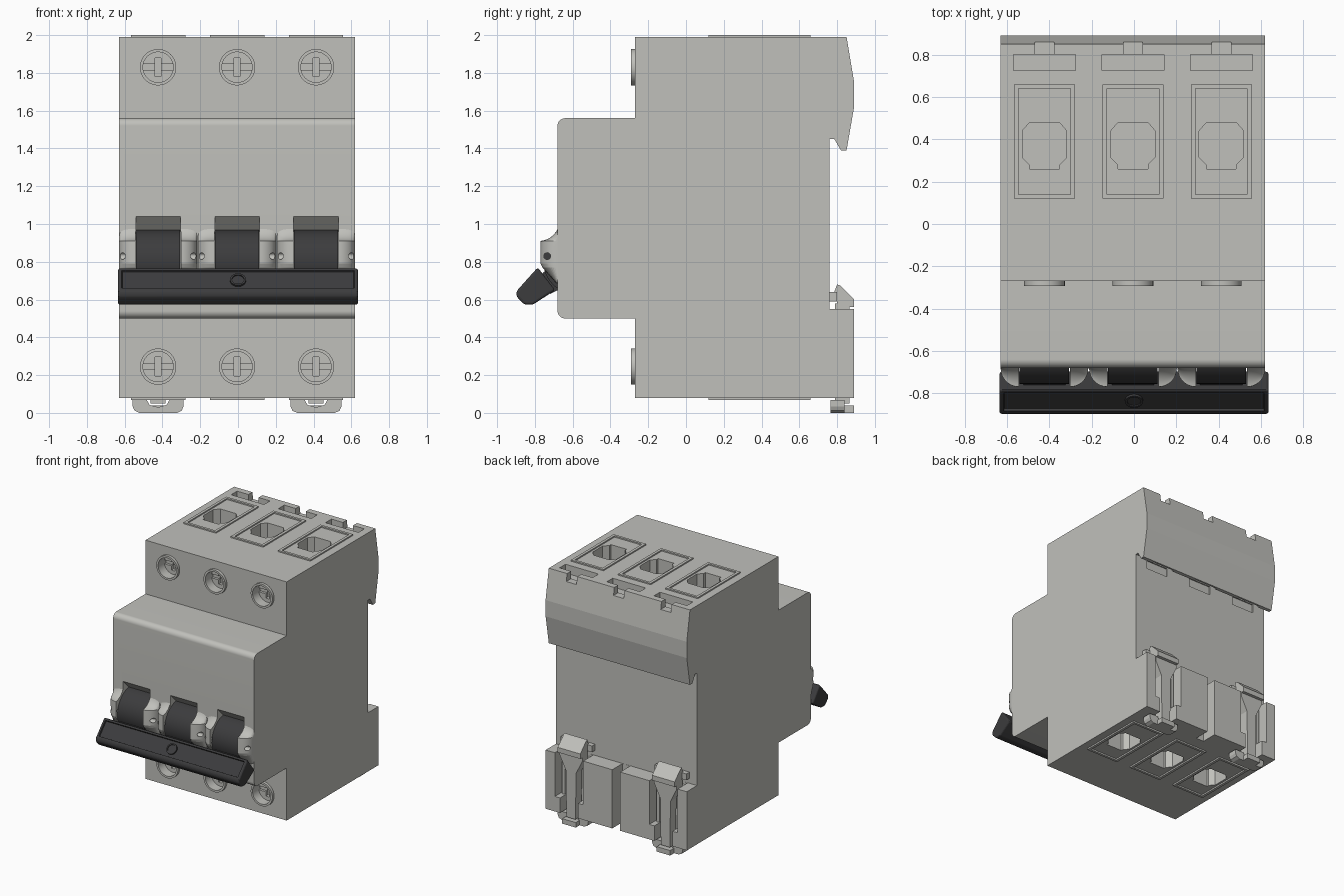
import bpy, bmesh, math
from mathutils import Vector

cube = bpy.data.objects.get("Cube")
if cube:
    bpy.data.objects.remove(cube)


def material(name, rgb):
    m = bpy.data.materials.new(name)
    m.use_nodes = True
    m.diffuse_color = (*rgb, 1)
    m.node_tree.nodes["Principled BSDF"].inputs["Base Color"].default_value = (*rgb, 1)
    return m


GREY = material("warm grey plastic", (0.53, 0.53, 0.50))
DARK = material("charcoal plastic", (0.045, 0.045, 0.047))
MID = -0.005
POLES = [MID - 0.418, MID, MID + 0.418]
CLIPS = [POLES[0], POLES[2]]


def finish(name, bm, mat):
    bmesh.ops.recalc_face_normals(bm, faces=bm.faces)
    me = bpy.data.meshes.new(name)
    bm.to_mesh(me)
    bm.free()
    me.materials.append(mat)
    ob = bpy.data.objects.new(name, me)
    bpy.context.collection.objects.link(ob)
    return ob


# Extrude a 2D outline along an axis: x takes (y,z), y takes (x,z), z takes (x,y)
def prism(name, pts, axis, a, b, mat=GREY):
    place = {"x": lambda p, t: (t, *p), "y": lambda p, t: (p[0], t, p[1]), "z": lambda p, t: (*p, t)}[axis]
    bm = bmesh.new()
    lo, hi = ([bm.verts.new(place(p, t)) for p in pts] for t in (a, b))
    bm.faces.new(lo)
    bm.faces.new(hi)
    n = len(pts)
    for i in range(n):
        j = (i + 1) % n
        bm.faces.new((lo[i], lo[j], hi[j], hi[i]))
    return finish(name, bm, mat)


def rect(x0, x1, y0, y1):
    return [(x0, y0), (x1, y0), (x1, y1), (x0, y1)]


def circle(cx, cy, r, n=64):
    return [(cx + r * math.cos(math.tau * i / n), cy + r * math.sin(math.tau * i / n)) for i in range(n)]


def arc(cx, cy, r, start, n=16):
    return [(cx + r * math.cos(math.radians(start + 90 * i / n)),
             cy + r * math.sin(math.radians(start + 90 * i / n))) for i in range(n + 1)]


# Boolean with baked result; the cutter is deleted
def cut(ob, cutter):
    mod = ob.modifiers.new("cut", "BOOLEAN")
    mod.object, mod.solver = cutter, "EXACT"
    dg = bpy.context.evaluated_depsgraph_get()
    me = bpy.data.meshes.new_from_object(ob.evaluated_get(dg))
    ob.modifiers.clear()
    ob.data = me
    bpy.data.objects.remove(cutter)


# Housing
outline = [(-0.27, 0.08), (0.89, 0.08), (0.89, 0.55), (0.76, 0.55), (0.76, 1.45), (0.785, 1.45),
           (0.82, 1.39), (0.85, 1.39), (0.89, 1.62), (0.89, 1.75), (0.85, 1.99), (-0.27, 1.99), (-0.27, 1.56)]
outline += arc(-0.64, 1.52, 0.04, 90) + arc(-0.64, 0.54, 0.04, 180) + [(-0.27, 0.50)]
body = prism("housing", outline, "x", -0.63, 0.62)

port = [(-0.105, 0.44), (-0.07, 0.48), (0.07, 0.48), (0.105, 0.44), (0.105, 0.315),
        (0.07, 0.28), (0.07, 0.26), (-0.07, 0.26), (-0.07, 0.28), (-0.105, 0.315)]
lever_slot = [(-0.75, 1.04), (-0.68, 1.04), (-0.60, 0.96), (-0.55, 0.62), (-0.75, 0.62)]
for c in POLES:
    # Terminal ports, rear pockets and hook notches
    hole = [(c + x, y) for x, y in port]
    cut(body, prism("cutter", hole, "z", 1.72, 2.1))
    cut(body, prism("cutter", hole, "z", 0.0, 0.35))
    cut(body, prism("cutter", rect(c - 0.146, c + 0.146, 0.725, 0.80), "z", 1.92, 2.1))
    cut(body, prism("cutter", rect(c - 0.045, c + 0.045, 0.79, 0.95), "z", 1.93, 2.1))
    cut(body, prism("cutter", rect(c - 0.1, c + 0.1, 1.37, 1.44), "y", 0.75, 0.835))
    cut(body, prism("cutter", lever_slot, "x", c - 0.118, c + 0.118))
    for z in (1.83, 0.245):
        cut(body, prism("cutter", circle(c, z, 0.08), "y", -0.4, -0.18))
for c in CLIPS:
    cut(body, prism("cutter", rect(c - 0.125, c + 0.125, 0.2, 0.7), "y", 0.761, 0.95))
    cut(body, prism("cutter", rect(c - 0.08, c + 0.08, 0.0, 0.25), "y", 0.761, 0.95))
cut(body, prism("cutter", rect(MID - 0.035, MID + 0.035, 0.0, 0.7), "y", 0.761, 0.95))


# Terminal frames and screws
for i, c in enumerate(POLES):
    for end, z0, z1, zs in (("top", 1.99, 2.0, 1.83), ("bottom", 0.068, 0.08, 0.245)):
        frame = prism(f"{end}_frame_{i}", rect(c - 0.144, c + 0.144, 0.12, 0.66), "z", z0, z1)
        cut(frame, prism("cutter", rect(c - 0.122, c + 0.122, 0.14, 0.64), "z", z0 - 0.1, z1 + 0.1))
        collar = prism(f"{end}_screw_collar_{i}", circle(c, zs, 0.096), "y", -0.292, -0.27)
        cut(collar, prism("cutter", circle(c, zs, 0.08), "y", -0.4, -0.2))
        screw = prism(f"{end}_screw_{i}", circle(c, zs, 0.08), "y", -0.215, -0.17)
        cut(screw, prism("cutter", rect(c - 0.1, c + 0.1, zs - 0.016, zs + 0.016), "y", -0.3, -0.195))
        cut(screw, prism("cutter", rect(c - 0.016, c + 0.016, zs - 0.05, zs + 0.05), "y", -0.3, -0.185))


# Curved guard beside each lever: full depth at the lever, fading outwards
def guard(name, inner, outer):
    sweep = arc(-0.78, 1.02, 0.11, 270)[::-1]
    side = [(max(0, -0.67 - y) / 0.1, z) for y, z in sweep if y > -0.77]
    side += [(1, 0.89), (1, 0.79), (0.9, 0.77), (0.1, 0.68)]
    rows, bm = 12, bmesh.new()
    loops = []
    for k in range(rows + 1):
        ang = math.pi / 2 * k / rows
        x = outer + (inner - outer) * (1 - math.cos(ang))
        f = 0.12 + 0.88 * math.sin(ang)
        ring = [(x, -0.67 - 0.1 * f * d, z) for d, z in side] + [(x, -0.66, 0.68), (x, -0.66, 1.02)]
        loops.append([bm.verts.new(p) for p in ring])
    n = len(loops[0])
    for p, q in zip(loops, loops[1:]):
        for j in range(n):
            bm.faces.new((p[j], p[(j + 1) % n], q[(j + 1) % n], q[j]))
    bm.faces.new(loops[0])
    bm.faces.new(loops[-1])
    ob = finish(name, bm, GREY)
    x0, x1 = sorted((inner, outer))
    cut(ob, prism("cutter", circle(-0.735, 0.83, 0.018, 24), "x", x0 - 0.1, x1 + 0.1))


# Levers with their guards
for i, c in enumerate(POLES):
    prism(f"lever_drum_{i}", circle(-0.585, 0.80, 0.17, 72), "x", c - 0.117, c + 0.117, DARK)
    prism(f"lever_neck_{i}", [(-0.75, 0.75), (-0.66, 0.72), (-0.66, 0.66), (-0.72, 0.63), (-0.79, 0.70)],
          "x", c - 0.1, c + 0.1, DARK)
    guard(f"right_guard_{i}", c - 0.12, c - 0.207)
    guard(f"left_guard_{i}", c + 0.12, c + 0.207)

# Tie bar joining the levers, with an inset panel and a round boss
bar = prism("tie_bar", [(-0.785, 0.77), (-0.693, 0.65), (-0.81, 0.573), (-0.855, 0.573),
                        (-0.897, 0.615), (-0.897, 0.645)], "x", -0.636, 0.636, DARK)
facing = Vector((0, -0.75, 0.66))
bm = bmesh.new()
bm.from_mesh(bar.data)
bmesh.ops.bevel(bm, geom=bm.edges[:], offset=0.012, segments=3, profile=0.5, affect="EDGES")
panel = max(bm.faces, key=lambda f: f.calc_area() * max(0, f.normal.dot(facing)) ** 8)
centre = panel.calc_center_median()
facing = panel.normal.copy()
bmesh.ops.inset_region(bm, faces=[panel], thickness=0.012, depth=0)
bmesh.ops.inset_region(bm, faces=[panel], thickness=0.004, depth=-0.012)
bm.to_mesh(bar.data)
bm.free()
boss = prism("tie_bar_boss", circle(0, 0, 0.042), "z", -0.02, 0.0, DARK)
cut(boss, prism("cutter", circle(0, 0, 0.032), "z", -0.007, 0.1))
boss.rotation_euler = facing.to_track_quat("Z", "Y").to_euler()
boss.location = centre

# Rail clips: head, tapered stem, side springs and foot
head = [(0.76, 0.64), (0.785, 0.64), (0.80, 0.68), (0.815, 0.675), (0.89, 0.60), (0.89, 0.56),
        (0.84, 0.56), (0.84, 0.53), (0.80, 0.53), (0.80, 0.59), (0.76, 0.59)]
half_stem = [(0.1, 0.58), (0.1, 0.53), (0.045, 0.42), (0.04, 0.05)]
half_foot = [(0.06, 0.068), (0.135, 0.068), (0.135, 0.035), (0.125, 0.012), (0.10, 0.0)]
for i, c in enumerate(CLIPS):
    prism(f"clip_head_{i}", head, "x", c - 0.1, c + 0.1)
    prism(f"clip_tab_{i}", rect(0.755, 0.80, 0.59, 0.64), "x", c - 0.14, c + 0.14)
    stem = half_stem + [(-x, z) for x, z in half_stem[::-1]]
    prism(f"clip_stem_{i}", [(c + x, z) for x, z in stem], "y", 0.79, 0.865)
    foot = half_foot + [(-x, z) for x, z in half_foot[::-1]]
    foot += [(-0.045, 0.042), (0, 0.03), (0.045, 0.042)]
    prism(f"clip_foot_{i}", [(c + x, z) for x, z in foot], "y", 0.765, 0.84)
    prism(f"clip_foot_tip_{i}", rect(c - 0.06, c + 0.06, 0.0, 0.04), "y", 0.83, 0.89)
    for s in (-1, 1):
        x0, x1 = sorted((c + s * 0.085, c + s * 0.11))
        prism(f"clip_spring_{'right' if s < 0 else 'left'}_{i}", rect(x0, x1, 0.2, 0.53), "y", 0.755, 0.82)

# Smooth the rounded surfaces, keeping real edges crisp
bpy.ops.object.select_all(action="DESELECT")
for ob in bpy.context.scene.objects:
    if ob.type == "MESH":
        ob.select_set(True)
        bpy.context.view_layer.objects.active = ob
bpy.ops.object.shade_smooth_by_angle(angle=math.radians(9))
